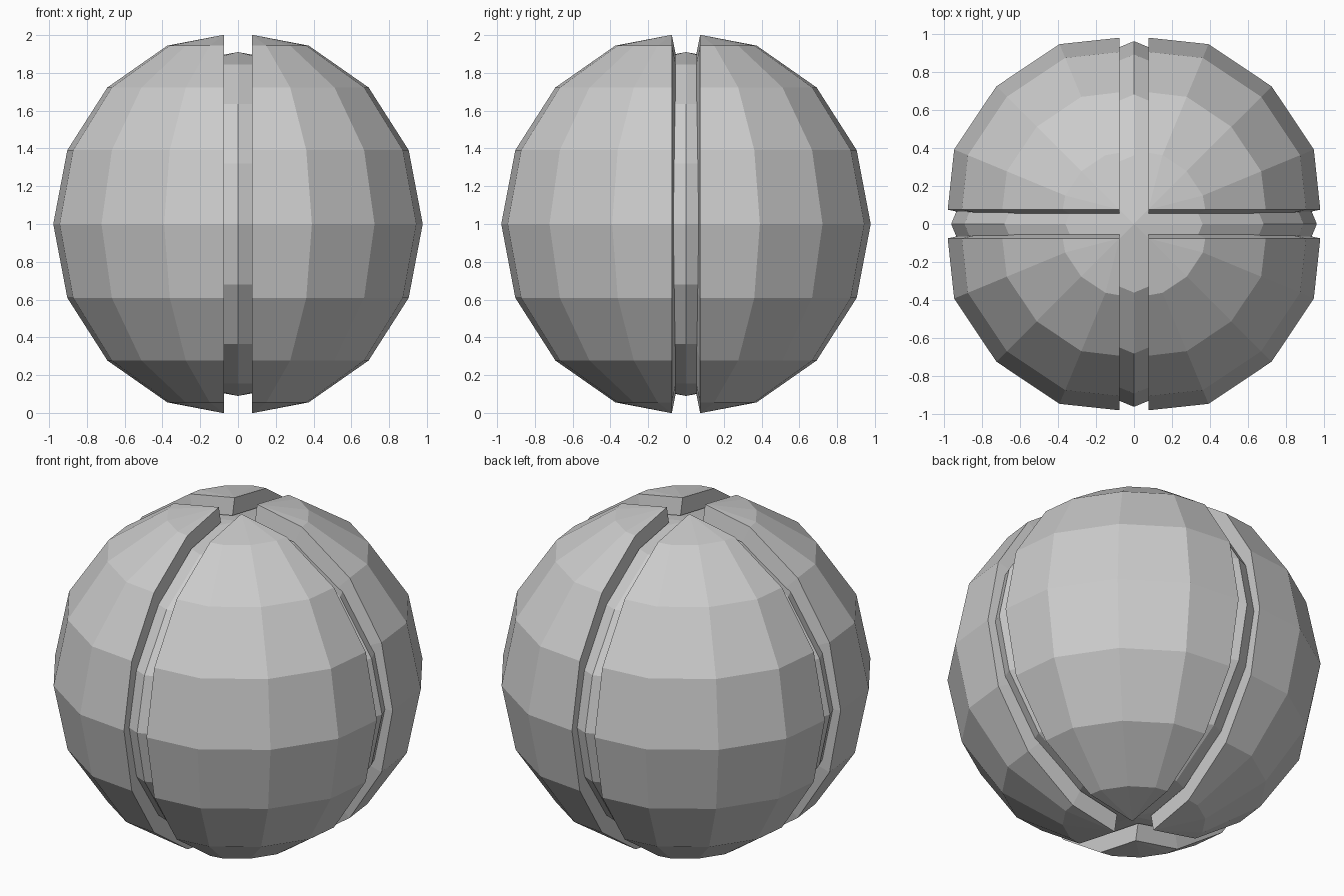
import bpy
from math import sin, cos, radians

if "Cube" in bpy.data.objects:
    bpy.data.objects.remove(bpy.data.objects["Cube"])

R = 1.022      # radius of the armour panels
GAP = 0.075    # half width of the grooves


def obj(name, verts, faces):
    me = bpy.data.meshes.new(name)
    me.from_pydata(verts, [], faces)
    o = bpy.data.objects.new(name, me)
    bpy.context.collection.objects.link(o)
    bpy.context.view_layer.objects.active = o
    o.select_set(True)
    bpy.ops.object.mode_set(mode='EDIT')
    bpy.ops.mesh.select_all(action='SELECT')
    bpy.ops.mesh.remove_doubles(threshold=0.0005)
    bpy.ops.mesh.normals_make_consistent(inside=False)
    bpy.ops.object.mode_set(mode='OBJECT')
    o.select_set(False)
    return o


def skin(outer):
    """5 x 9 grid of points over a quarter of the ball; edges sit on the grooves."""
    pts = []
    for i in range(9):
        e = radians(-90 + 22.5 * i)
        for j in range(5):
            a = radians(22.5 * j)
            r, z = R * cos(e), R * sin(e)
            x, y = r * cos(a), r * sin(a)
            if i in (0, 8):
                x = y = GAP
                z *= 0.98
            elif j == 0:
                x, y = x * 0.957, GAP
            elif j == 4:
                x, y = GAP, y * 0.957
            if not outer:
                x, y, z = x * 0.9, y * 0.9, z * 0.9
                if j == 0 or i in (0, 8):
                    y = 0.055
                if j == 4 or i in (0, 8):
                    x = GAP
            pts.append((x, y, z + 1))
    return pts


# four quarter panels with thickness
pts = skin(True) + skin(False)
N = 45
faces = []
for i in range(8):
    for j in range(4):
        q = [i * 5 + j, i * 5 + j + 1, i * 5 + j + 6, i * 5 + j + 5]
        if i == 0:
            q = [q[0], q[2], q[3]]
        elif i == 7:
            q = [q[0], q[1], 40]
        else:
            q = q[:]
        q = [0 if v < 5 else 40 if v >= 40 else v for v in q]
        faces += [q, [v + N for v in q][::-1]]
    for j in (0, 4):
        a, b = i * 5 + j, i * 5 + j + 5
        a, b = (0 if a < 5 else a), (40 if b >= 40 else b)
        faces.append([a, b, b + N, a + N])
for sx, sy, name in ((1, 1, "back_right"), (-1, 1, "back_left"),
                     (1, -1, "front_right"), (-1, -1, "front_left")):
    obj("panel_" + name, [(x * sx, y * sy, z) for x, y, z in pts], faces)

# eight-sided inner core
prof = [(0, .91), (.36, .845), (.68, .635), (.89, .32), (.96, 0)]
prof += [(r, -z) for r, z in prof[-2::-1]]
cv = [(r * cos(radians(45 * k)), r * sin(radians(45 * k)), z + 1)
      for r, z in prof for k in range(8)]
cf = [[i * 8 + k, i * 8 + (k + 1) % 8, i * 8 + 8 + (k + 1) % 8, i * 8 + 8 + k]
      for i in range(8) for k in range(8)]
obj("core", cv, cf)
